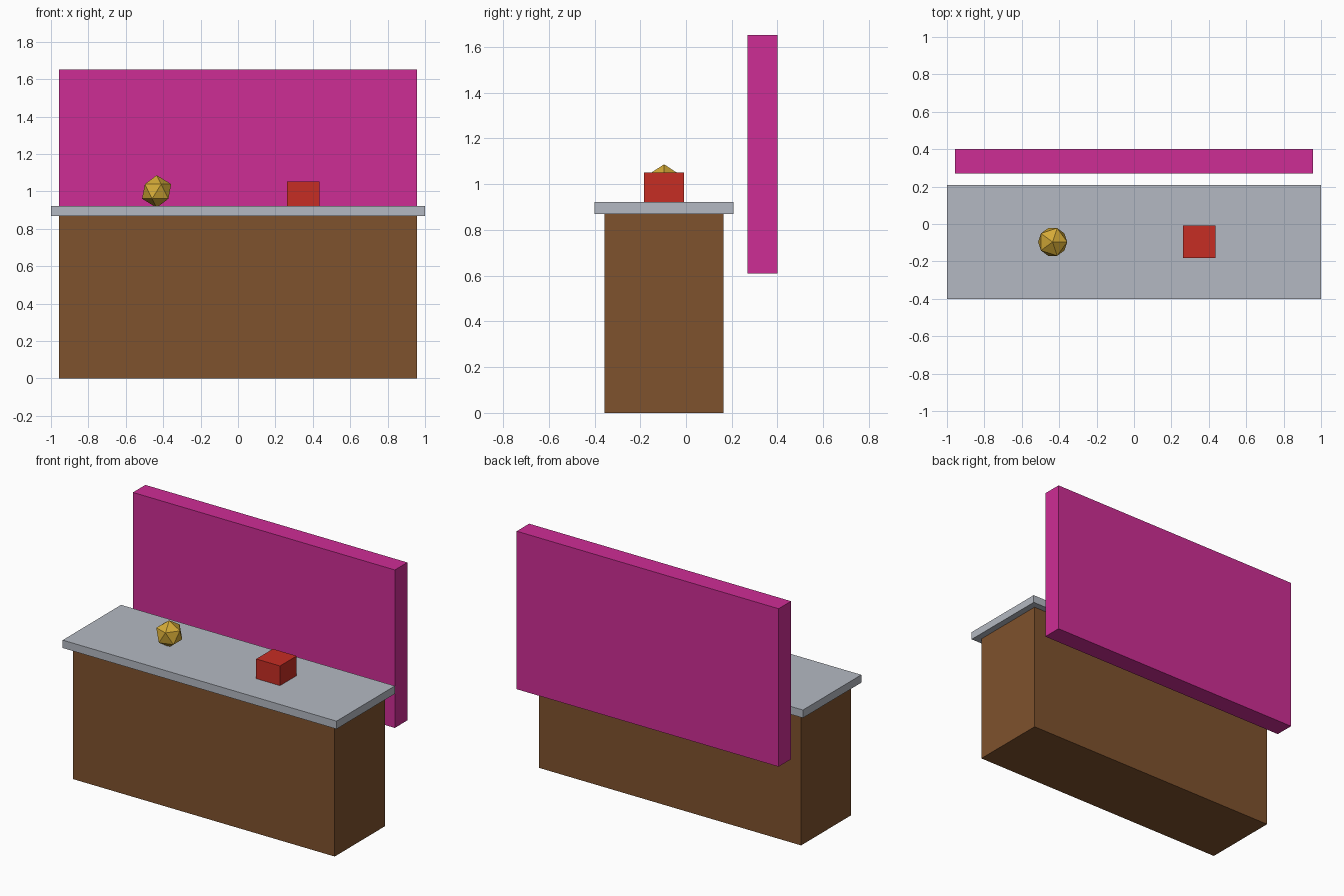
import bpy

if "Cube" in bpy.data.objects:
    bpy.data.objects.remove(bpy.data.objects["Cube"])


def srgb(r, g, b):
    """Convert 0-255 display values to a linear RGBA colour."""
    def lin(c):
        c /= 255
        return c / 12.92 if c <= 0.04045 else ((c + 0.055) / 1.055) ** 2.4
    return (lin(r), lin(g), lin(b), 1)


def material(name, rgb):
    m = bpy.data.materials.new(name)
    m.diffuse_color = srgb(*rgb)
    m.use_nodes = True
    m.node_tree.nodes["Principled BSDF"].inputs["Base Color"].default_value = m.diffuse_color
    return m


wood = material("brown wood", (127, 82, 45))
stone = material("pale grey", (180, 185, 194))
pink = material("hot pink", (206, 45, 149))
red = material("red", (198, 45, 36))
gold = material("gold", (212, 170, 55))


def box(name, size, centre, mat):
    bpy.ops.mesh.primitive_cube_add(size=1, location=centre)
    ob = bpy.context.object
    ob.name = name
    ob.scale = size
    bpy.ops.object.transform_apply(location=False, rotation=False, scale=True)
    ob.data.materials.append(mat)
    return ob


Y = -0.096        # centre line of the counter
TOP = 0.922       # height of the worktop

# Counter body and overhanging worktop
box("counter_body", (1.913, 0.522, 0.87), (0, Y, 0.435), wood)
box("worktop", (2.0, 0.609, 0.052), (0, Y, TOP - 0.026), stone)

# Floating panel behind the counter
box("back_panel", (1.913, 0.13, 1.043), (0, 0.335, 1.131), pink)

# Items on the worktop
box("red_box", (0.174, 0.174, 0.13), (0.348, Y, TOP + 0.065), red)
bpy.ops.mesh.primitive_ico_sphere_add(subdivisions=1, radius=0.087,
                                      location=(-0.435, Y, 1.0))
gem = bpy.context.object
gem.name = "gold_gem"
gem.data.materials.append(gold)
